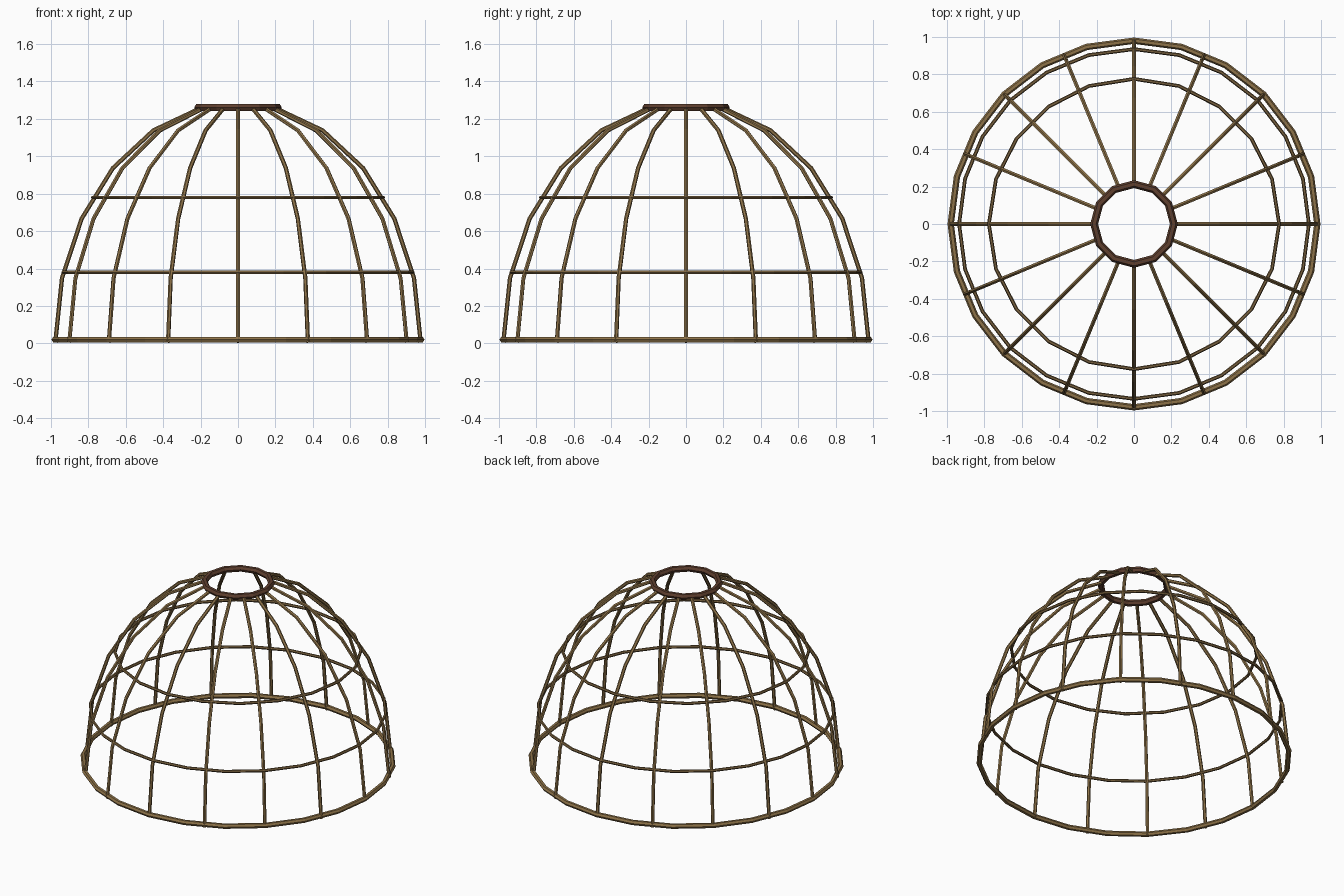
import bpy, bmesh
from math import sin, cos, pi, radians
from mathutils import Vector, Matrix

if "Cube" in bpy.data.objects:
    bpy.data.objects.remove(bpy.data.objects["Cube"])

RIBS = 16
RIB_SIDES = 6


def material(name, rgb):
    m = bpy.data.materials.new(name)
    m.diffuse_color = (*rgb, 1)
    m.use_nodes = True
    m.node_tree.nodes["Principled BSDF"].inputs["Base Color"].default_value = m.diffuse_color
    return m


cane = material("cane", (0.27, 0.17, 0.065))
dark_cane = material("dark_cane", (0.20, 0.125, 0.05))
dark_wood = material("dark_wood", (0.115, 0.05, 0.028))


def ring(name, radius, thickness, z, sides, mat):
    bpy.ops.mesh.primitive_torus_add(
        major_radius=radius, minor_radius=thickness,
        major_segments=sides, minor_segments=6, location=(0, 0, z))
    ob = bpy.context.object
    ob.name = name
    ob.data.materials.append(mat)
    for p in ob.data.polygons:
        p.use_smooth = False
    return ob


# One bent rib in the xz plane, swept along a quarter ellipse
def rib_mesh(radius):
    path = []
    for i in range(6):
        t = radians(78) * i / 5
        path.append(Vector((0.977 * cos(t), 0, 0.004 + 1.28 * sin(t))))
    bm = bmesh.new()
    loops = []
    for i, p in enumerate(path):
        tangent = (path[min(i + 1, 5)] - path[max(i - 1, 0)]).normalized()
        side = Vector((0, 1, 0))
        out = side.cross(tangent)
        loops.append([bm.verts.new(p + radius * (out * cos(a) + side * sin(a)))
                      for a in (2 * pi * k / RIB_SIDES for k in range(RIB_SIDES))])
    for a, b in zip(loops, loops[1:]):
        for k in range(RIB_SIDES):
            n = (k + 1) % RIB_SIDES
            bm.faces.new((a[k], a[n], b[n], b[k]))
    bm.faces.new(loops[0])
    bm.faces.new(loops[-1])
    bmesh.ops.recalc_face_normals(bm, faces=bm.faces)
    me = bpy.data.meshes.new("rib")
    bm.to_mesh(me)
    bm.free()
    me.materials.append(cane)
    return me


# Ribs around the dome
rib = rib_mesh(0.0115)
for i in range(RIBS):
    ob = bpy.data.objects.new(f"rib_{i + 1}", rib)
    ob.matrix_world = Matrix.Rotation(2 * pi * i / RIBS, 4, 'Z')
    bpy.context.collection.objects.link(ob)

# Horizontal hoops and the crown ring
ring("base_hoop", 0.98, 0.017, 0.02, 24, cane)
ring("lower_hoop", 0.935, 0.01, 0.38, 24, dark_cane)
ring("upper_hoop", 0.776, 0.01, 0.78, 20, dark_cane)
ring("crown_ring", 0.213, 0.021, 1.261, 12, dark_wood)
